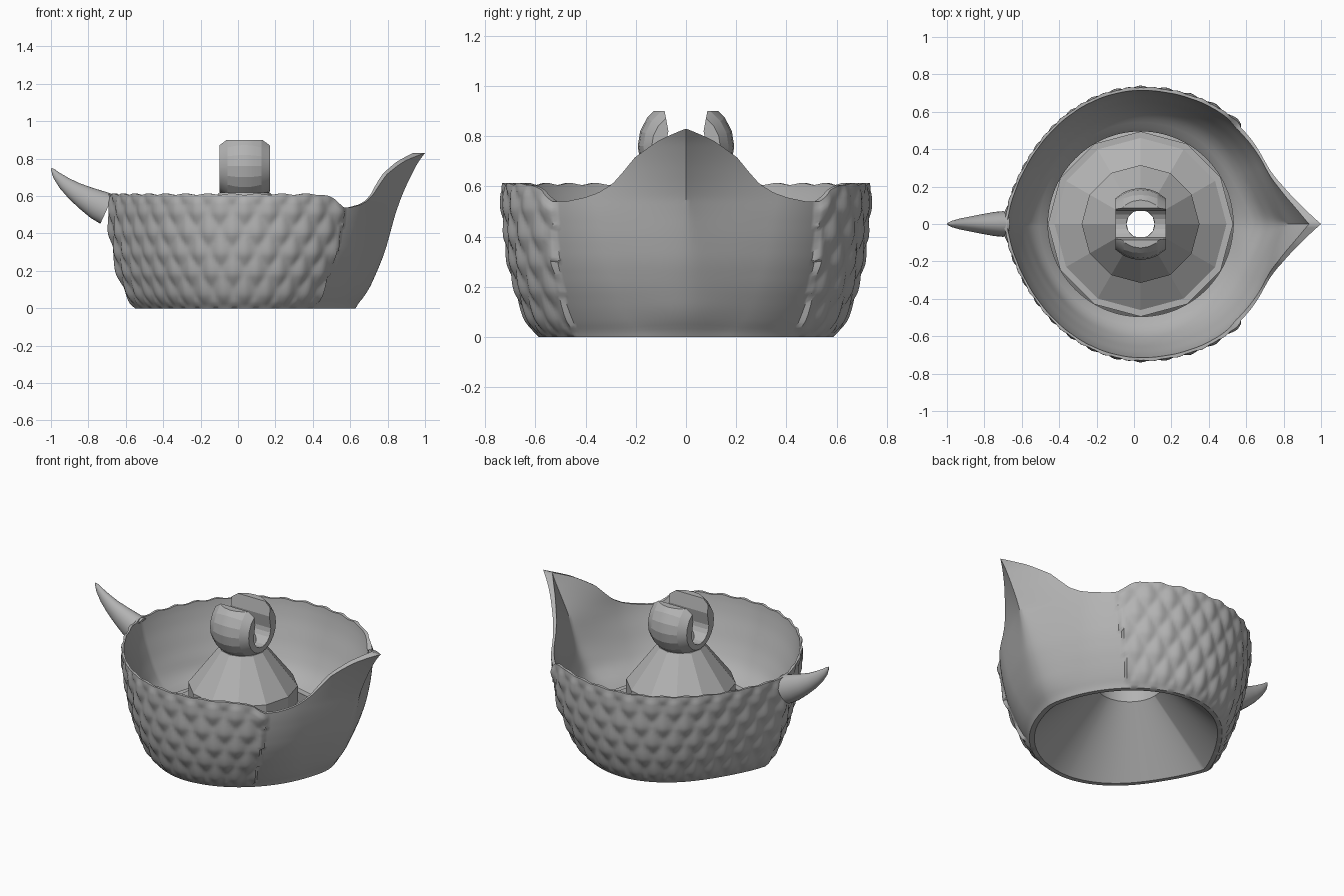
import bpy, bmesh, math
from mathutils import Matrix

old = bpy.data.objects.get("Cube")
if old:
    bpy.data.objects.remove(old, do_unlink=True)

CX = 0.035
GREY = (0.45, 0.45, 0.45, 1)
mat = bpy.data.materials.new("plain grey")
mat.use_nodes = True
mat.diffuse_color = GREY
mat.node_tree.nodes["Principled BSDF"].inputs["Base Color"].default_value = GREY


def lerp_table(table, x):
    for (x0, y0), (x1, y1) in zip(table, table[1:]):
        if x <= x1:
            return y0 + (y1 - y0) * max(0, (x - x0) / (x1 - x0))
    return table[-1][1]


def smooth_table(table, x):
    """Table lookup with its corners rounded off."""
    return sum(lerp_table(table, x + k * .015) for k in range(-2, 3)) / 5


def make(name, bm, angle=None):
    bmesh.ops.recalc_face_normals(bm, faces=bm.faces)
    me = bpy.data.meshes.new(name)
    bm.to_mesh(me)
    bm.free()
    me.materials.append(mat)
    ob = bpy.data.objects.new(name, me)
    bpy.context.collection.objects.link(ob)
    if angle:
        bpy.ops.object.select_all(action='DESELECT')
        ob.select_set(True)
        bpy.context.view_layer.objects.active = ob
        bpy.ops.object.shade_smooth_by_angle(angle=math.radians(angle))
    return ob


def bridge(bm, rings, cap=False):
    """Join a list of point rings into a skin."""
    rows = [[bm.verts.new(p) for p in ring] for ring in rings]
    n = len(rows[0])
    for a, b in zip(rows, rows[1:]):
        for i in range(n):
            j = (i + 1) % n
            bm.faces.new((a[i], a[j], b[j], b[i]))
    if cap:
        bm.faces.new(rows[0])
        bm.faces.new(rows[-1])


def lathe(profile, n):
    return [[(CX + r * math.cos(i * math.tau / n), r * math.sin(i * math.tau / n), z)
             for i in range(n)] for r, z in profile]


# Bowl: round wall drawn out to a pointed spout, scales on the round part
# Tables run over height: side radius, spout reach, front and back fullness
OUTER = ([(0, .58), (.03, .602), (.1, .635), (.2, .67), (.3, .692), (.4, .707), (.6, .722), (.85, .735)],
         [(0, .585), (.03, .615), (.1, .665), (.2, .71), (.3, .75), (.4, .778), (.5, .805),
          (.6, .84), (.7, .885), (.8, .938), (.83, .967), (.86, .99)],
         [(0, -.025), (.3, .025), (.5, .04), (.7, .03)], [(0, -.1), (.6, -.05)])
INNER = ([(.16, .48), (.19, .53), (.25, .59), (.35, .64), (.5, .692), (.6, .715), (.85, .725)],
         [(.16, .48), (.25, .64), (.4, .72), (.6, .79), (.83, .905)],
         [(.16, 0), (.3, .02), (.55, .035), (.7, .03)], [(.16, 0), (.3, -.05), (.6, -.045)])
RIM = [(0, .83), (7, .785), (15, .715), (19, .66), (23, .61), (28, .575), (33, .555),
       (40, .54), (45, .54), (50, .585), (57, .61), (180, .61)]
FLOOR = .16
N = 288


def plan_radius(shape, az, z):
    """Radius of the teardrop section; its nose is rounded low down."""
    radius, tip, front, back = (smooth_table(table, z) for table in shape)
    spread = math.acos(min(1, radius / tip))
    soft = .16 * max(0, 1 - z / .55)
    r = radius / math.cos(max(0, spread + soft - math.hypot(az, soft)))
    turn = abs(az) / (math.pi / 2)
    if turn < 1:
        return r * (1 + front * math.sin(math.pi * turn ** .8) ** 2)
    return r * (1 + back * math.sin(math.pi * (turn - 1) ** 1.5))


def scale_height(az, z):
    """Staggered soft diamond scales, each swelling towards its lower tip."""
    best = 0
    for shift in (0, .5):
        u = ((az / math.tau * 34 + shift) % 1 - .5) * 2
        v = ((z / .22 + shift) % 1 - .5) * 2
        v = (v + .35) / (1.35 if v > -.35 else .65)
        best = max(best, 1.15 - math.hypot(u, .2) - math.hypot(v, .2))
    return best


def ring_at(t, inner=False):
    pts = []
    for i in range(N):
        az = (i / N * math.tau + math.pi) % math.tau - math.pi
        deg = abs(math.degrees(az))
        rim = lerp_table(RIM, deg)
        scaly = deg > 49 - 5 * t
        if scaly:
            rim += .004 * math.cos(az * 34)
        z = FLOOR + (rim - FLOOR) * t if inner else rim * t
        r = plan_radius(INNER if inner else OUTER, az, z)
        if scaly and not inner:
            fade = min(1, z / .03, .5 + (1 - t) * 8)
            r += (.008 + .022 * scale_height(az, z)) * fade
        pts.append((CX + r * math.cos(az), r * math.sin(az), z))
    return pts


mouth = [(CX + (x - CX) * .95, y * .95, z) for x, y, z in ring_at(0)]

bm = bmesh.new()
bridge(bm, [mouth] + [ring_at(k / 48) for k in range(49)]
       + [ring_at(1 - k / 20, True) for k in range(21)])
make("bowl", bm, 45)

# Faceted centre post with its stepped foot
bm = bmesh.new()
bridge(bm, lathe([(.495, .13), (.495, .19), (.46, .19), (.315, .285),
                  (.315, .385), (.135, .62), (.075, .62)], 12))
make("centre_post", bm)

# Hollow underside leading up to the through hole, its mouth following the bowl's foot
bm = bmesh.new()
bridge(bm, [mouth] + lathe([(.19, .35), (.19, .5), (.075, .6), (.075, .63)], N))
make("underside_funnel", bm, 30)

# Open hook: a ball sliced flat at both ends, with a channel along x
BALL_R, BALL_Z, HALF = .192, .76, .135
bm = bmesh.new()
rings = []
for k in range(7):
    x = -HALF + 2 * HALF * k / 6
    r = math.sqrt(BALL_R ** 2 - x * x)
    rings.append([(CX + x, r * math.sin(a * math.tau / 20), BALL_Z + r * math.cos(a * math.tau / 20))
                  for a in range(20)])
bridge(bm, rings, True)
hook = make("hook", bm, 15)


def cut(name, bm):
    cutter = make(name, bm)
    cutter.hide_render = True
    cutter.hide_set(True)
    cutter.display_type = 'WIRE'
    mod = hook.modifiers.new(name, 'BOOLEAN')
    mod.operation = 'DIFFERENCE'
    mod.solver = 'EXACT'
    mod.object = cutter


bm = bmesh.new()
outline = [(-.085, 1), (-.085, .9), (-.07, .82)]
outline += [(-.085 * math.cos(a * math.pi / 10), .74 - .085 * math.sin(a * math.pi / 10)) for a in range(11)]
outline += [(.07, .82), (.085, .9), (.085, 1)]
bridge(bm, [[(CX + s, y, z) for y, z in outline] for s in (-.3, .3)], True)
cut("channel_cutter", bm)

bm = bmesh.new()
bridge(bm, lathe([(.075, .5), (.075, .74)], 32), True)
cut("hole_cutter", bm)

bm = bmesh.new()
bmesh.ops.create_cube(bm, size=.6, matrix=Matrix.Translation((CX, 0, 1.2)))
cut("top_cutter", bm)

# Curved horn on the side opposite the spout
SPINE = [(-.7, .53, .086), (-.75, .553, .08), (-.82, .592, .064), (-.88, .63, .049),
         (-.93, .67, .036), (-.97, .71, .022), (-.99, .738, .01), (-.997, .748, .003)]
bm = bmesh.new()
rings = []
for i, (x, z, r) in enumerate(SPINE):
    a, b = SPINE[max(0, i - 1)], SPINE[min(len(SPINE) - 1, i + 1)]
    dx, dz = b[0] - a[0], b[1] - a[1]
    length = math.hypot(dx, dz)
    ring = []
    for k in range(24):
        ang = k * math.tau / 24
        up = r * math.cos(ang)
        ring.append((x + up * dz / length, .8 * r * math.sin(ang), z - up * dx / length))
    rings.append(ring)
bridge(bm, rings, True)
make("horn", bm, 45)
